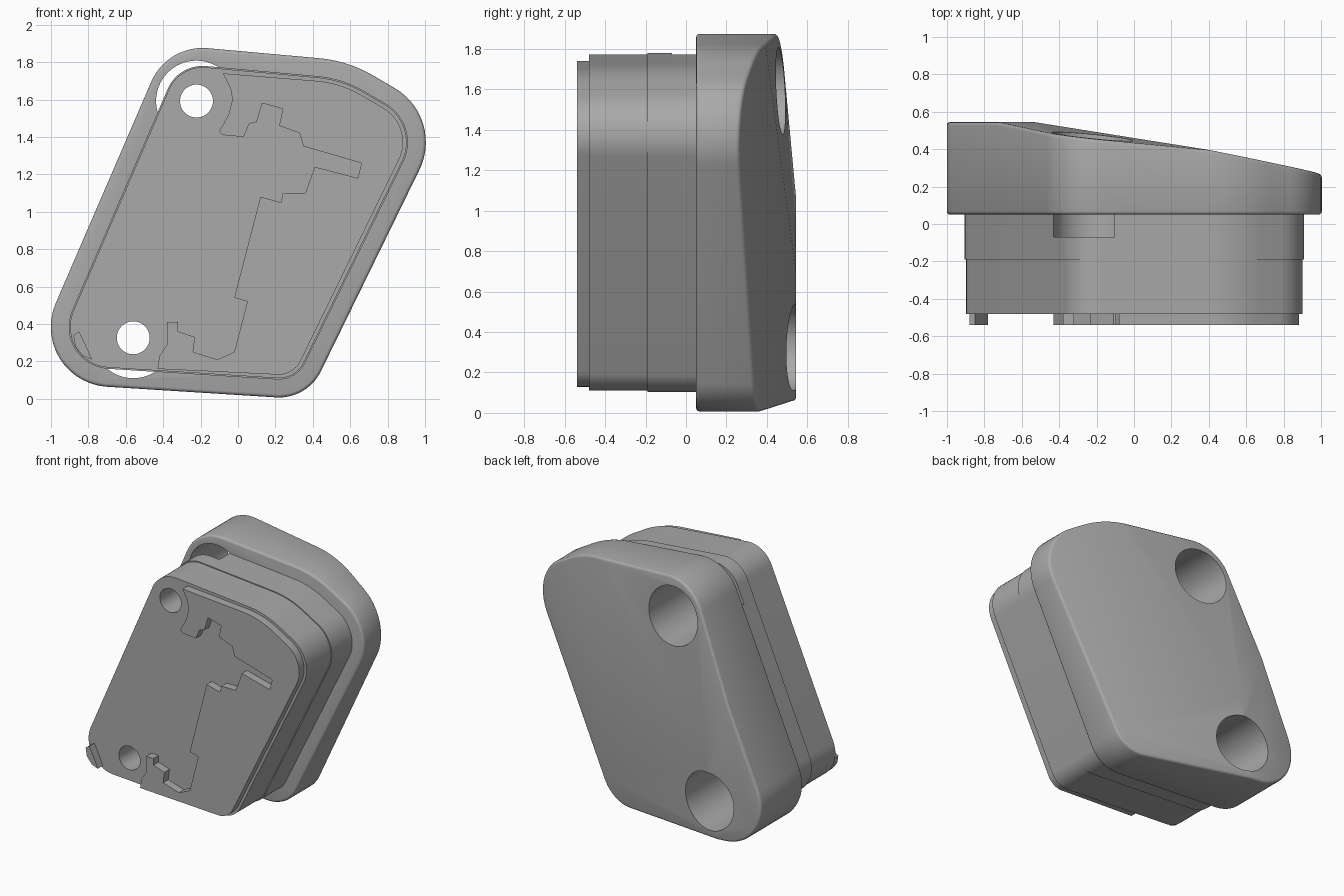
import bpy, bmesh, math
from mathutils import Vector

cube = bpy.data.objects.get("Cube")
if cube:
    bpy.data.objects.remove(cube, do_unlink=True)

grey = bpy.data.materials.new("plain grey")
grey.use_nodes = True
grey.diffuse_color = (0.4, 0.4, 0.4, 1)
grey.node_tree.nodes["Principled BSDF"].inputs["Base Color"].default_value = grey.diffuse_color

# Outline corners in the x-z plane, anticlockwise: x, z, fillet radius
CORNERS = [(-1.155, .093, .32), (.37, -.003, .25), (1.107, 1.504, .335),
           (.588, 1.807, .7), (-.378, 1.894, .3)]
HOLES = [(-.222, 1.592), (-.56, .326)]


def outline(inset, which=range(5), steps=14):
    """Rounded outline moved inwards by inset."""
    pts = []
    for i in which:
        p = Vector(CORNERS[i][:2])
        r = CORNERS[i][2]
        a = (p - Vector(CORNERS[i - 1][:2])).normalized()
        b = (Vector(CORNERS[(i + 1) % 5][:2]) - p).normalized()
        turn = math.acos(a.dot(b))
        centre = p + (b - a).normalized() * r / math.cos(turn / 2)
        start = math.atan2(-a.x, a.y)
        for k in range(steps + 1):
            t = start + turn * k / steps
            pts.append(centre + Vector((math.cos(t), math.sin(t))) * (r - inset))
    return pts


def loft(rings):
    """Closed solid through rings of (points, y)."""
    bm = bmesh.new()
    loops = [[bm.verts.new((p[0], y, p[1])) for p in pts] for pts, y in rings]
    for lo, hi in zip(loops, loops[1:]):
        for i in range(len(lo)):
            bm.faces.new((lo[i - 1], lo[i], hi[i], hi[i - 1]))
    bm.faces.new(loops[0])
    bm.faces.new(loops[-1])
    bmesh.ops.recalc_face_normals(bm, faces=bm.faces[:])
    return bm


def add(name, bm):
    mesh = bpy.data.meshes.new(name)
    bm.to_mesh(mesh)
    bm.free()
    mesh.materials.append(grey)
    ob = bpy.data.objects.new(name, mesh)
    bpy.context.collection.objects.link(ob)
    return ob


def circle(c, r, n=64):
    return [(c[0] + r * math.cos(2 * math.pi * k / n),
             c[1] + r * math.sin(2 * math.pi * k / n)) for k in range(n)]


def finish(ob):
    """Apply modifiers and smooth the curved walls."""
    bpy.ops.object.select_all(action='DESELECT')
    ob.select_set(True)
    bpy.context.view_layer.objects.active = ob
    for m in list(ob.modifiers):
        bpy.ops.object.modifier_apply(modifier=m.name)
    bpy.ops.object.shade_smooth_by_angle(angle=math.radians(35))


# Cover plate, its back trimmed by three shallow slopes
bm = loft([(outline(0), .05), (outline(0), .8)])
for y, x, z, sx, sz in [(.545, 0, 0, 0, 0), (.267, 1, 1.4, -.195, .03),
                        (.45, -.17, 1.86, -.1, -.05)]:
    cut = bmesh.ops.bisect_plane(bm, geom=bm.verts[:] + bm.edges[:] + bm.faces[:],
                                 plane_co=(x, y, z), plane_no=(-sx, 1, -sz),
                                 clear_outer=True)
    rim = [e for e in bm.edges if e.is_boundary]
    bmesh.ops.holes_fill(bm, edges=rim, sides=0)
bmesh.ops.recalc_face_normals(bm, faces=bm.faces[:])
plate = add("cover_plate", bm)
bevel = plate.modifiers.new("soft_rim", 'BEVEL')
bevel.width = .018
bevel.segments = 3
bevel.limit_method = 'ANGLE'
bevel.angle_limit = math.radians(40)

# Plug body with a fine step between its front and collar
plug = add("plug_body", loft([(outline(.103), -.48), (outline(.103), -.19),
                              (outline(.096), -.19), (outline(.096), .052)]))

# Screw holes: wide at the back, narrow through the plug
cutters = []
for c in HOLES:
    for r, y0, y1, targets in ((.216, -.07, 1, (plate, plug)), (.088, -1, 0, (plug,))):
        cutter = add("hole_cutter", loft([(circle(c, r), y0), (circle(c, r), y1)]))
        cutter.hide_render = True
        cutters.append(cutter)
        for ob in targets:
            m = ob.modifiers.new("hole", 'BOOLEAN')
            m.operation = 'DIFFERENCE'
            m.solver = 'EXACT'
            m.object = cutter
finish(plate)
finish(plug)
for cutter in cutters:
    bpy.data.objects.remove(cutter, do_unlink=True)

# Raised front panel: outline on the right, stepped edge on the left (hundredths)
STEPPED = [(-8, 174), (-4, 166), (-3, 160), (-5, 152), (-10, 143), (-8, 141), (3, 140),
           (6, 147), (10, 148), (13, 158), (24, 155), (22, 146), (33, 142), (35, 135),
           (66, 126), (64, 118), (41, 124), (36, 110), (24, 110), (23, 105), (12, 108),
           (-2, 54), (5, 52), (-2, 25), (-11, 21), (-24, 25), (-23, 33), (-32, 36),
           (-32, 41), (-38, 41), (-38, 29), (-42, 23), (-43, 16)]
panel = outline(.122, (1, 2, 3)) + [(x / 100, z / 100) for x, z in STEPPED]
finish(add("front_panel", loft([(panel, -.54), (panel, -.475)])))

# Small locating lug at the lower right-hand corner
lug = [(-.88, .34), (-.85, .36), (-.82, .3), (-.78, .21), (-.83, .23), (-.87, .28)]
finish(add("locating_lug", loft([(lug, -.54), (lug, -.475)])))
